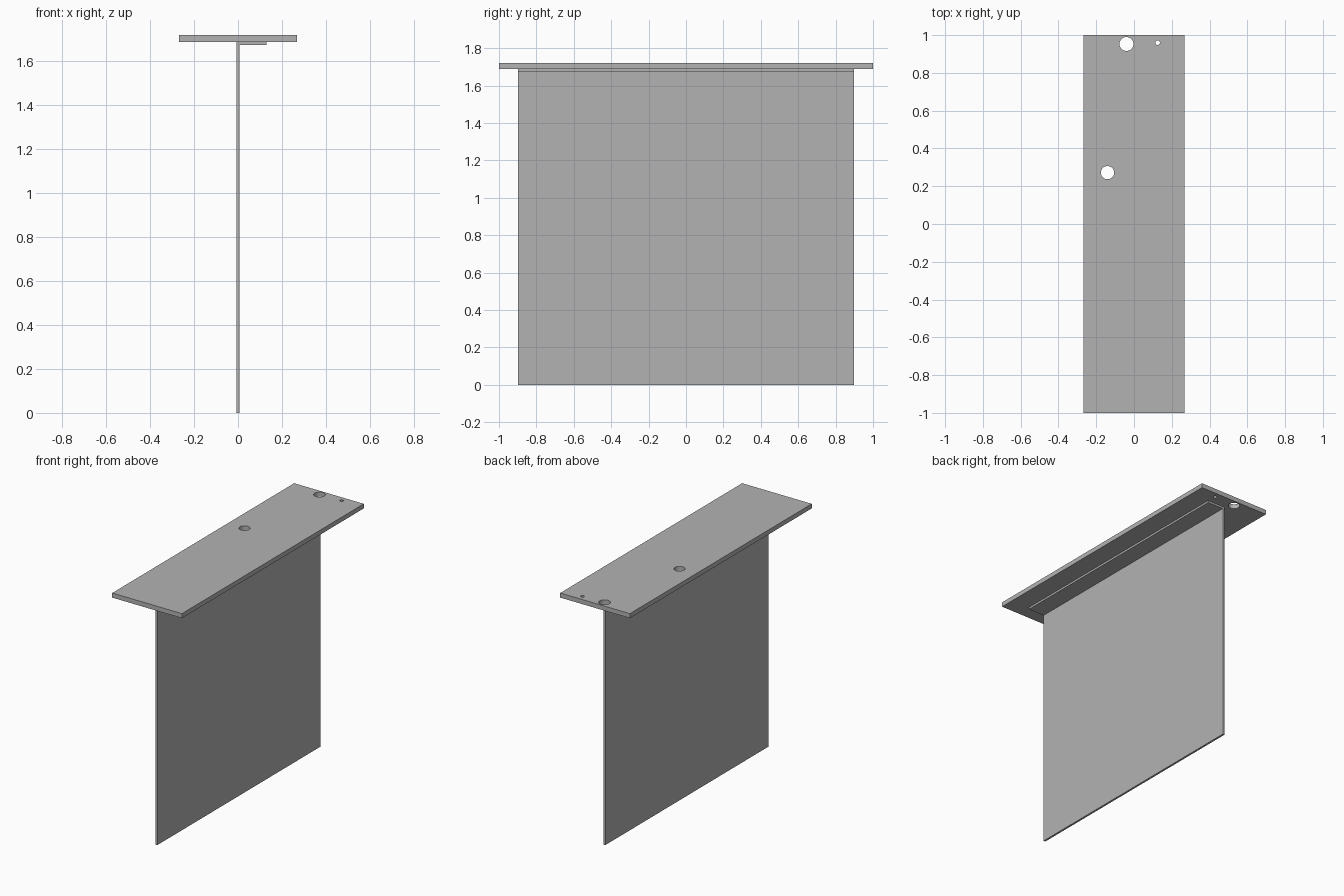
import bpy
import bmesh

# Remove the default cube
cube = bpy.data.objects.get("Cube")
if cube:
    bpy.data.objects.remove(cube, do_unlink=True)

# Single grey finish
GREY = (0.45, 0.45, 0.45, 1.0)
grey = bpy.data.materials.new("plain grey")
grey.use_nodes = True
grey.diffuse_color = GREY
grey.node_tree.nodes["Principled BSDF"].inputs["Base Color"].default_value = GREY


def finish(name, bm):
    mesh = bpy.data.meshes.new(name)
    bmesh.ops.recalc_face_normals(bm, faces=bm.faces)
    bm.to_mesh(mesh)
    bm.free()
    mesh.materials.append(grey)
    obj = bpy.data.objects.new(name, mesh)
    bpy.context.collection.objects.link(obj)
    return obj


def extrude_outline(name, points, to_world, offset):
    """Fill a flat outline and extrude it by the offset vector."""
    bm = bmesh.new()
    face = bm.faces.new([bm.verts.new(to_world(a, b)) for a, b in points])
    result = bmesh.ops.extrude_face_region(bm, geom=[face])
    moved = [v for v in result["geom"] if isinstance(v, bmesh.types.BMVert)]
    bmesh.ops.translate(bm, verts=moved, vec=offset)
    return finish(name, bm)


TOP, UNDERSIDE = 1.72, 1.688
HALF_WIDTH, HALF_SHEET = 0.268, 0.007

# Top slab
slab = extrude_outline(
    "top_slab",
    [(-HALF_WIDTH, -1), (HALF_WIDTH, -1), (HALF_WIDTH, 1), (-HALF_WIDTH, 1)],
    lambda x, y: (x, y, UNDERSIDE), (0, 0, TOP - UNDERSIDE))

# Round holes through the slab: x, y, radius
for x, y, radius in [(-0.04, 0.953, 0.037), (-0.14, 0.272, 0.035), (0.125, 0.96, 0.012)]:
    bpy.ops.mesh.primitive_cylinder_add(
        vertices=40, radius=radius, depth=0.2, location=(x, y, TOP))
    cutter = bpy.context.object
    cutter.name = "hole_cutter"
    cutter.data.materials.append(grey)
    cut = slab.modifiers.new("hole", "BOOLEAN")
    cut.operation = "DIFFERENCE"
    cut.solver = "EXACT"
    cut.object = cutter
    # Bake the cut so the cutter can go
    bpy.context.view_layer.objects.active = slab
    bpy.ops.object.modifier_apply(modifier=cut.name)
    bpy.data.objects.remove(cutter, do_unlink=True)

bpy.ops.object.select_all(action="DESELECT")
slab.select_set(True)
bpy.context.view_layer.objects.active = slab
bpy.ops.object.shade_smooth_by_angle()

# Hanging sheet with a folded mounting flange along its top edge
LIP = UNDERSIDE - 2 * HALF_SHEET
extrude_outline(
    "hanging_panel",
    [(-HALF_SHEET, 0), (HALF_SHEET, 0), (HALF_SHEET, LIP),
     (0.13, LIP), (0.13, UNDERSIDE), (-HALF_SHEET, UNDERSIDE)],
    lambda x, z: (x, -0.897, z), (0, 1.794, 0))
